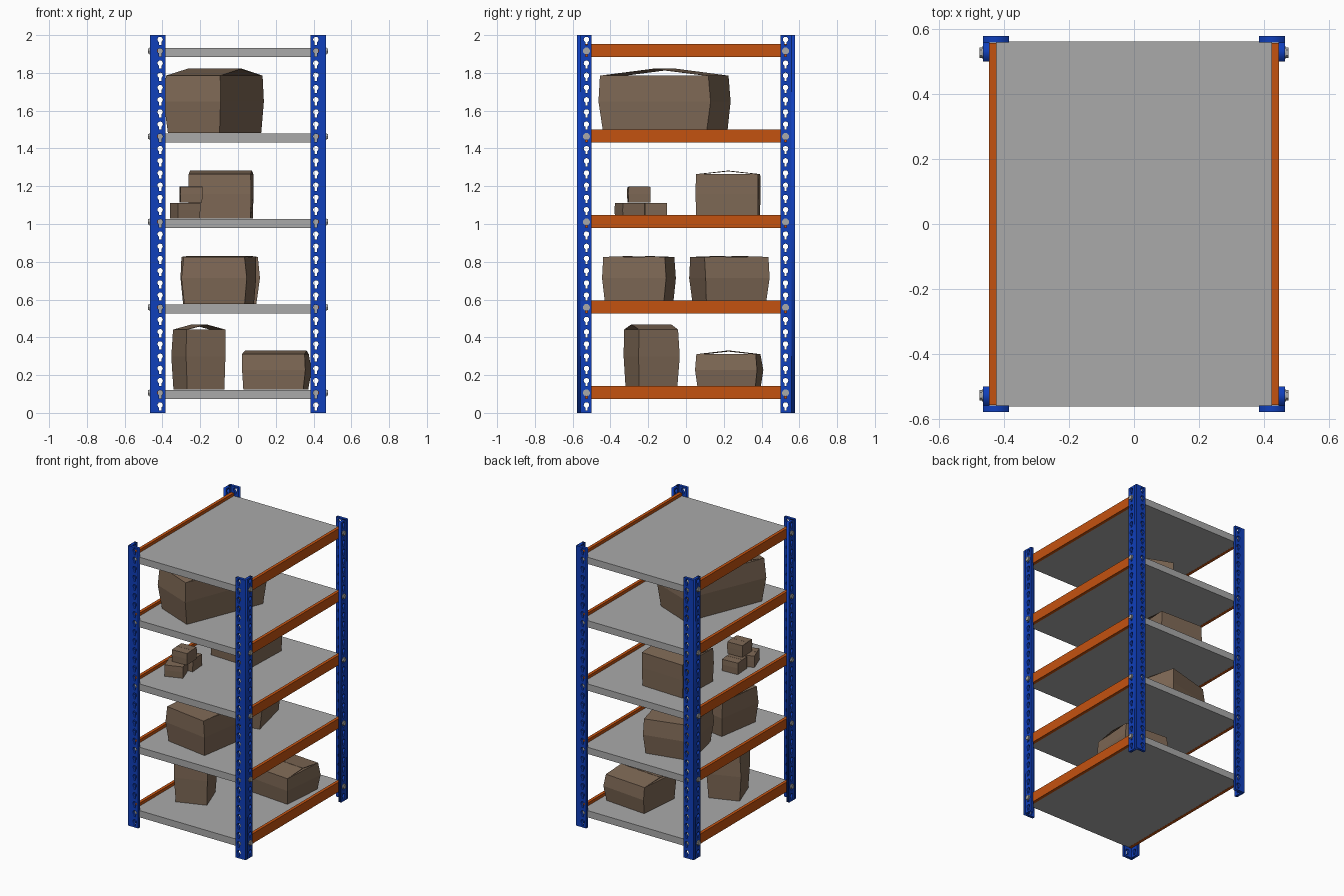
import bpy, bmesh, math, random
from mathutils import Matrix, Vector

if "Cube" in bpy.data.objects:
    bpy.data.objects.remove(bpy.data.objects["Cube"])

random.seed(4)


def material(name, rgb):
    m = bpy.data.materials.new(name)
    m.diffuse_color = (*rgb, 1)
    m.use_nodes = True
    m.node_tree.nodes["Principled BSDF"].inputs["Base Color"].default_value = m.diffuse_color
    return m


BLUE = material("blue paint", (0.005, 0.05, 0.50))
ORANGE = material("orange paint", (0.55, 0.085, 0.005))
GREY = material("steel grey", (0.40, 0.40, 0.40))
CARD = material("cardboard brown", (0.21, 0.14, 0.092))

STEP, LEVELS = 0.4525, 5           # shelf spacing and count
BOLT_Z, PITCH = 0.106, 0.4525 / 7  # hole rows line up with the bolts


def add_object(name, bm, mat):
    bmesh.ops.recalc_face_normals(bm, faces=bm.faces[:])
    me = bpy.data.meshes.new(name)
    bm.to_mesh(me)
    bm.free()
    me.materials.append(mat)
    ob = bpy.data.objects.new(name, me)
    bpy.context.collection.objects.link(ob)
    return ob


def mirror(ob, x=True, y=False):
    mod = ob.modifiers.new("mirror", 'MIRROR')
    mod.use_axis = (x, y, False)


def add_box(bm, lo, hi):
    lo, hi = Vector(lo), Vector(hi)
    m = Matrix.Translation((lo + hi) / 2) @ Matrix.Diagonal((*(hi - lo), 1))
    bmesh.ops.create_cube(bm, size=1, matrix=m)


def keyhole(u, v):
    # round top with a narrow slot below
    r, w, drop = 0.0145, 0.006, 0.029
    a0 = -math.pi / 2 + math.asin(w / r)
    span = 2 * math.pi - 2 * math.asin(w / r)
    pts = [(u + r * math.cos(a0 + span * i / 10), v + r * math.sin(a0 + span * i / 10))
           for i in range(11)]
    return pts + [(u - w, v - drop), (u + w, v - drop)]


def flange(bm, u0, u1, hole_u, matrix):
    # punched steel strip, made from a filled 2D outline with holes
    cu = bpy.data.curves.new("strip", 'CURVE')
    cu.dimensions, cu.fill_mode, cu.extrude = '2D', 'BOTH', 0.01
    loops = [[(u0, 0), (u1, 0), (u1, 2), (u0, 2)]]
    loops += [keyhole(hole_u, BOLT_Z + k * PITCH - (0.004 if k == 29 else 0))
              for k in range(-1, 30)]
    for loop in loops:
        sp = cu.splines.new('POLY')
        sp.points.add(len(loop) - 1)
        for p, (u, v) in zip(sp.points, loop):
            p.co = (u, v, 0, 1)
        sp.use_cyclic_u = True
    ob = bpy.data.objects.new("strip", cu)
    bpy.context.collection.objects.link(ob)
    bpy.context.view_layer.update()
    me = bpy.data.meshes.new_from_object(ob.evaluated_get(bpy.context.evaluated_depsgraph_get()))
    me.transform(matrix)
    bm.from_mesh(me)
    bpy.data.objects.remove(ob)
    bpy.data.curves.remove(cu)
    bpy.data.meshes.remove(me)


# corner posts: two punched flanges forming an L, mirrored to four corners
bm = bmesh.new()
flange(bm, 0.385, 0.465, 0.412,
       Matrix(((1, 0, 0, 0), (0, 0, -1, 0.568), (0, 1, 0, 0), (0, 0, 0, 1))))
flange(bm, 0.50, 0.558, 0.527,
       Matrix(((0, 0, 1, 0.455), (1, 0, 0, 0), (0, 1, 0, 0), (0, 0, 0, 1))))
bmesh.ops.remove_doubles(bm, verts=bm.verts[:], dist=1e-5)
mirror(add_object("corner_posts", bm, BLUE), True, True)

# shelf boards, side beams and bolts on every level
for i in range(LEVELS):
    z = 0.074 + i * STEP
    bm = bmesh.new()
    add_box(bm, (-0.424, -0.562, z), (0.424, 0.562, z + 0.048))
    add_object(f"shelf_board_{i + 1}", bm, GREY)

    bm = bmesh.new()
    add_box(bm, (0.4235, -0.557, z - 0.001), (0.4455, 0.557, z + 0.069))
    mirror(add_object(f"side_beams_{i + 1}", bm, ORANGE))

    bm = bmesh.new()
    for x, depth, radius, sides in ((0.4665, 0.003, 0.0185, 16), (0.4715, 0.008, 0.0165, 6),
                                    (0.455, 0.03, 0.008, 8)):
        m = (Matrix.Translation((x, 0.527, BOLT_Z + i * STEP))
             @ Matrix.Rotation(math.pi / 2, 4, 'Y'))
        bmesh.ops.create_cone(bm, cap_ends=True, segments=sides, radius1=radius,
                              radius2=radius, depth=depth, matrix=m)
    mirror(add_object(f"bolts_{i + 1}", bm, GREY), True, True)


def carton(name, cx, cy, z, sx, sy, h, turn, ridge=0.01, bulge=1.0):
    # slightly crumpled cardboard box; the lid flaps meet in a low ridge along local x
    bm = bmesh.new()
    wobble = 0.02 * min(sx, sy) * bulge
    rings = []
    for zz, s in ((0, 1 - 0.05 * bulge), (0.55 * h, 1 + 0.02 * bulge), (h, 1 - 0.01 * bulge)):
        j = wobble if zz else 0
        rings.append([bm.verts.new((a * sx / 2 * s + random.uniform(-j, j),
                                    b * sy / 2 * s + random.uniform(-j, j), zz))
                      for a, b in ((-1, -1), (1, -1), (1, 1), (-1, 1))])
    bm.faces.new(rings[0][::-1])
    for lo, hi in zip(rings, rings[1:]):
        for k in range(4):
            n = (k + 1) % 4
            bm.faces.new((lo[k], lo[n], hi[n], hi[k]))
    t = rings[2]
    # two tented outer flaps
    up = Vector((0, 0, ridge))
    for a, b, c, d in ((0, 1, 2, 3), (2, 3, 0, 1)):
        right = bm.verts.new(t[b].co.lerp(t[c].co, 0.495) + up)
        left = bm.verts.new(t[a].co.lerp(t[d].co, 0.495) + up)
        bm.faces.new((t[a], t[b], right, left))
    # two inner flaps, dipping a little
    f = min(0.47, 0.5 * sy / sx)
    down = Vector((0, 0, -0.006))
    for a, b, c, d in ((3, 0, 1, 2), (1, 2, 3, 0)):
        p = bm.verts.new(t[b].co.lerp(t[c].co, f).lerp(t[a].co.lerp(t[d].co, f), 0.03) + down)
        q = bm.verts.new(t[a].co.lerp(t[d].co, f).lerp(t[b].co.lerp(t[c].co, f), 0.03) + down)
        bm.faces.new((t[a], t[b], p, q))
    me = bpy.data.meshes.new(name)
    bm.to_mesh(me)
    bm.free()
    me.materials.append(CARD)
    ob = bpy.data.objects.new(name, me)
    bpy.context.collection.objects.link(ob)
    ob.location = (cx, cy, z + 0.001)
    ob.rotation_euler.z = math.radians(turn)
    mod = ob.modifiers.new("card", 'SOLIDIFY')
    mod.thickness, mod.offset = 0.003, -1


TOP = [0.122 + i * STEP for i in range(LEVELS)]  # shelf surfaces
carton("tall_carton", -0.207, -0.183, TOP[0], 0.225, 0.22, 0.318, -70, 0.028)
carton("low_carton", 0.200, 0.228, TOP[0], 0.335, 0.32, 0.188, -5, 0.018)
carton("front_middle_carton", -0.100, -0.248, TOP[1], 0.34, 0.33, 0.25, -9, 0.006)
carton("back_middle_carton", -0.097, 0.229, TOP[1], 0.34, 0.34, 0.25, 13, 0.006)
carton("wide_carton", -0.090, 0.223, TOP[2], 0.33, 0.33, 0.236, -2, 0.018, 0.3)
carton("small_carton_front", -0.280, -0.297, TOP[2], 0.125, 0.125, 0.082, 20, 0.002, 0.3)
carton("small_carton_back", -0.270, -0.163, TOP[2], 0.12, 0.117, 0.082, 4, 0.002, 0.3)
carton("small_carton_top", -0.250, -0.249, TOP[2] + 0.085, 0.116, 0.118, 0.084, 3, 0.002, 0.3)
carton("large_carton", -0.124, -0.110, TOP[3], 0.31, 0.62, 0.305, -22, 0.037)
